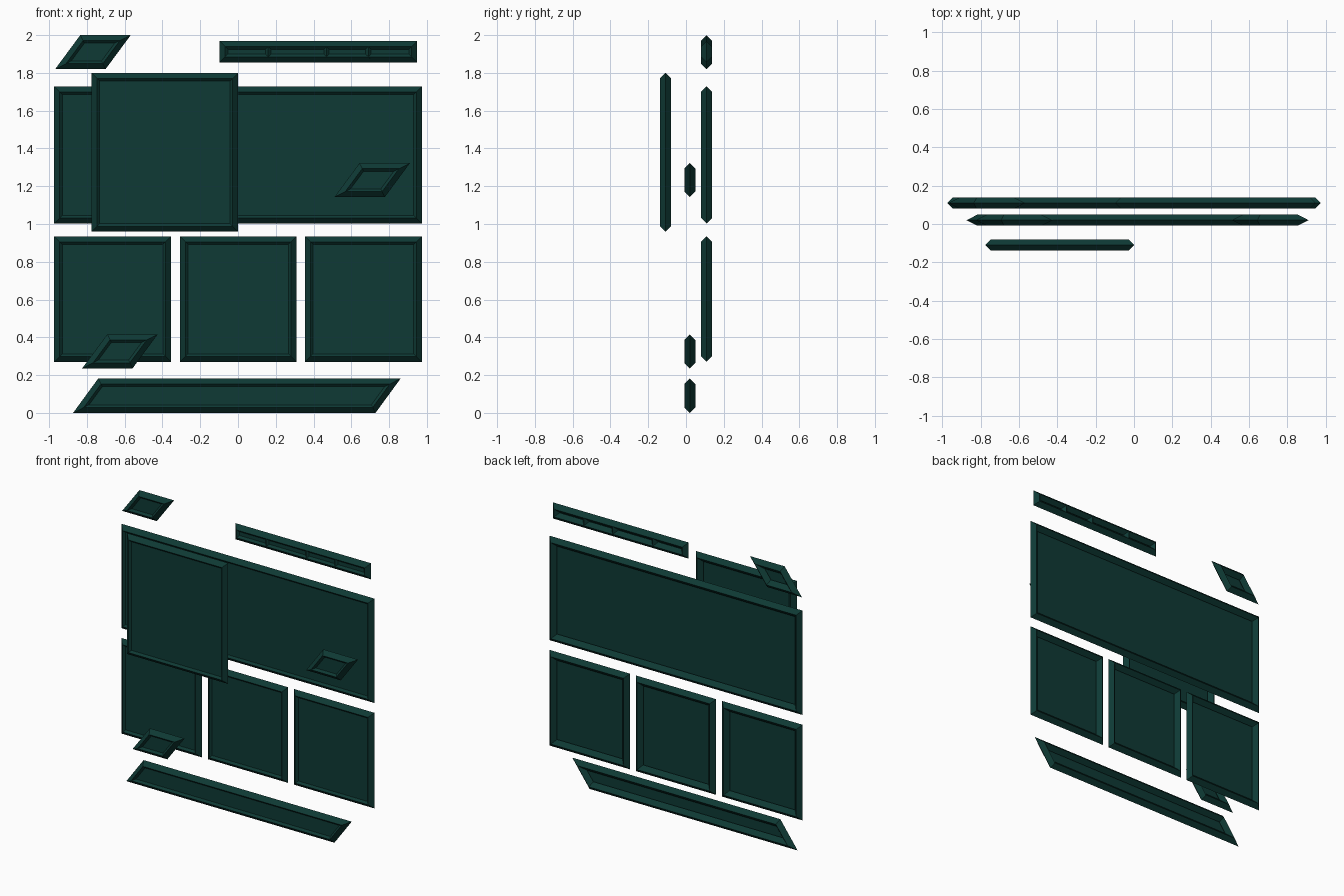
import bpy, bmesh
from mathutils import Vector

if "Cube" in bpy.data.objects:
    bpy.data.objects.remove(bpy.data.objects["Cube"])

mat = bpy.data.materials.new("dark_green")
mat.diffuse_color = (0.0045, 0.042, 0.035, 1)
mat.use_nodes = True
mat.node_tree.nodes["Principled BSDF"].inputs["Base Color"].default_value = mat.diffuse_color

BACK, MID, FRONT = 0.109, 0.02, -0.109   # the three depth layers
R = 0.029                                # radius of the diamond-section frame
SINK = 0.014                             # depth of the sheet behind the front ridge


def inset(poly, dist):
    """Move each edge of a clockwise (x, z) polygon inwards."""
    out, n = [], len(poly)
    for i in range(n):
        p, a, b = (Vector(poly[k % n]) for k in (i, i - 1, i + 1))
        d0, d1 = (p - a).normalized(), (b - p).normalized()
        q0 = p + Vector((d0.y, -d0.x)) * dist
        q1 = p + Vector((d1.y, -d1.x)) * dist
        out.append(q0 + d0 * ((q1 - q0).cross(d1) / d0.cross(d1)))
    return out


def panel(name, poly, y, tip=R):
    """Diamond-section frame filled by one thin sheet set near the front."""
    ridge, sheet, inner = inset(poly, R), inset(poly, R + SINK), inset(poly, R + tip)
    section = [(sheet, SINK - R), (ridge, -R), (poly, 0), (ridge, R), (inner, R - tip)]
    bm = bmesh.new()
    loops = [[bm.verts.new((p[0], y + dy, p[1])) for p in pts] for pts, dy in section]
    for a, b in zip(loops, loops[1:] + loops[:1]):
        for i in range(4):
            j = (i + 1) % 4
            bm.faces.new((a[i], a[j], b[j], b[i]))
    bmesh.ops.recalc_face_normals(bm, faces=bm.faces)
    fill = bm.faces.new(loops[0])
    fill.normal_update()
    if fill.normal.y > 0:
        fill.normal_flip()
    me = bpy.data.meshes.new(name)
    bm.to_mesh(me)
    bm.free()
    me.materials.append(mat)
    ob = bpy.data.objects.new(name, me)
    bpy.context.collection.objects.link(ob)
    return ob


def slanted(x0, x1, z0, z1, lean=0.0):
    """Corners clockwise from bottom left; the top edge is shifted by lean."""
    return [(x0, z0), (x0 + lean, z1), (x1 + lean, z1), (x1, z0)]


# large rectangular panels
panel("wide_panel", slanted(-0.973, 0.973, 1.003, 1.729), BACK)
panel("front_panel", slanted(-0.776, 0.001, 0.959, 1.8), FRONT)

# row of three square panels
for i, x in enumerate((-0.664, 0.001, 0.664)):
    panel(f"square_panel_{i + 1}", slanted(x - 0.309, x + 0.309, 0.27, 0.935), BACK)

# slanted tabs and base bar
panel("top_tab", slanted(-0.968, -0.701, 1.82, 2.0, 0.133), BACK)
panel("right_tab", slanted(0.51, 0.777, 1.142, 1.322, 0.133), MID)
panel("left_tab", slanted(-0.825, -0.558, 0.236, 0.416, 0.133), MID)
panel("base_bar", slanted(-0.873, 0.728, 0.0, 0.182, 0.133), MID)

# top strip: four cells whose frames share their dividing ridges
stops = (-0.068, 0.16, 0.468, 0.69, 0.919)
for i, (a, b) in enumerate(zip(stops, stops[1:])):
    panel(f"strip_cell_{i + 1}", slanted(a - R, b + R, 1.856, 1.968), BACK, tip=0.026)
